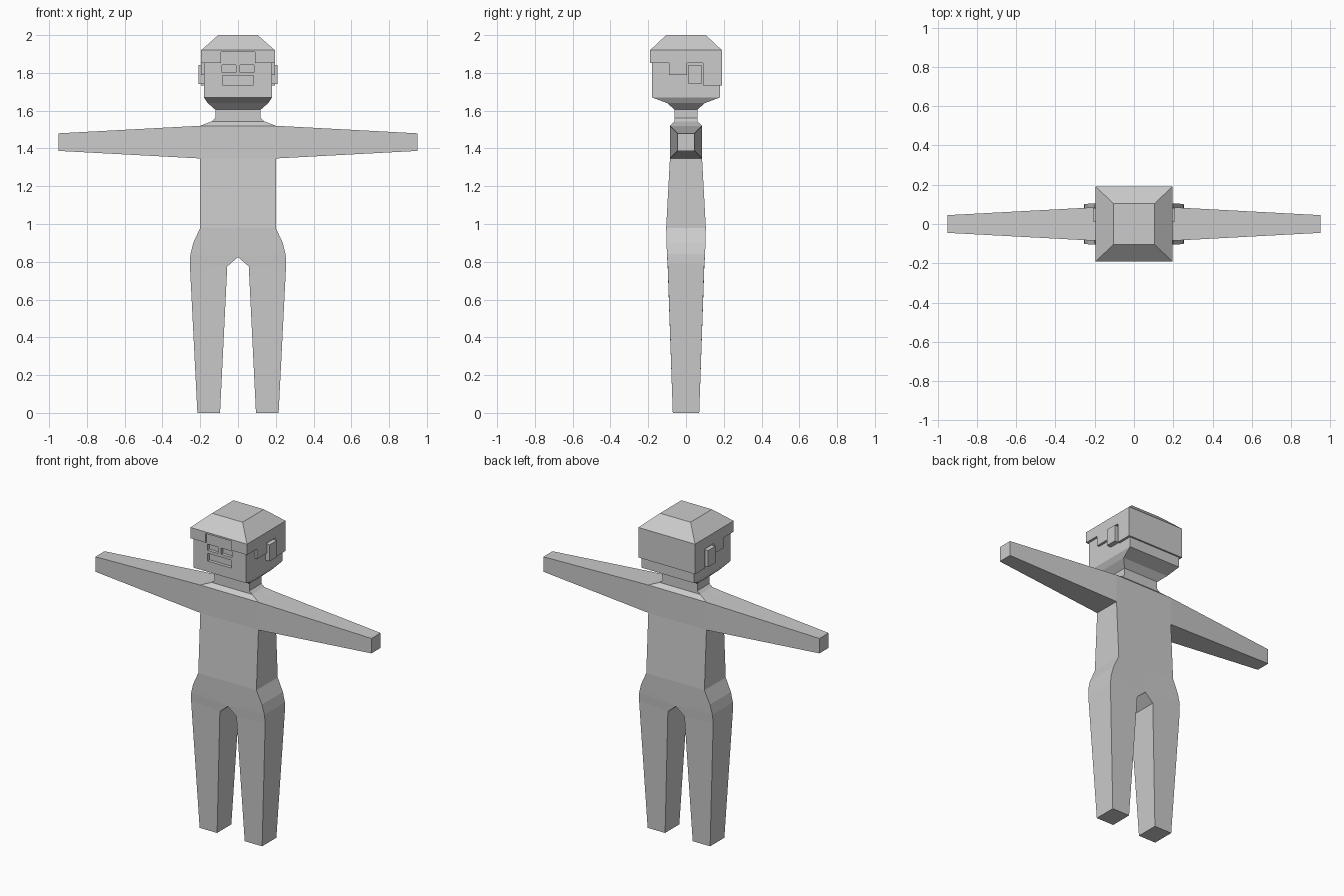
import bpy, bmesh

cube = bpy.data.objects.get("Cube")
if cube:
    bpy.data.objects.remove(cube, do_unlink=True)

GREY = (0.6, 0.6, 0.6, 1.0)
mat = bpy.data.materials.new("plain grey")
mat.use_nodes = True
mat.diffuse_color = GREY
mat.node_tree.nodes["Principled BSDF"].inputs["Base Color"].default_value = GREY


def finish(name, bm):
    bmesh.ops.recalc_face_normals(bm, faces=bm.faces)
    mesh = bpy.data.meshes.new(name)
    bm.to_mesh(mesh)
    bm.free()
    mesh.materials.append(mat)
    ob = bpy.data.objects.new(name, mesh)
    bpy.context.collection.objects.link(ob)
    return ob


def loft(name, rings):
    """Stack of rectangles (z, half width, half depth), capped."""
    bm = bmesh.new()
    loops = [[bm.verts.new((sx * hx, sy * hy, z))
              for sx, sy in ((-1, -1), (1, -1), (1, 1), (-1, 1))] for z, hx, hy in rings]
    for a, b in zip(loops, loops[1:]):
        for i in range(4):
            j = (i + 1) % 4
            bm.faces.new((a[i], a[j], b[j], b[i]))
    bm.faces.new(loops[0])
    bm.faces.new(loops[-1])
    return finish(name, bm)


def prism(name, outline, place, lo, hi):
    """Extrude a 2D outline between lo and hi; place maps (u, v, w) to xyz."""
    bm = bmesh.new()
    a = [bm.verts.new(place(u, v, lo)) for u, v in outline]
    b = [bm.verts.new(place(u, v, hi)) for u, v in outline]
    bm.faces.new(a)
    bm.faces.new(b)
    for i in range(len(a)):
        j = (i + 1) % len(a)
        bm.faces.new((a[i], a[j], b[j], b[i]))
    return finish(name, bm)


def box(name, x0, x1, y0, y1, z0, z1):
    return prism(name, [(x0, z0), (x1, z0), (x1, z1), (x0, z1)],
                 lambda u, v, w: (u, w, v), y0, y1)


# Body: half of the front as panels of (x, half depth, z) points, then mirrored
P = {
    "neck_c": (0, .06, 1.61), "neck": (.12, .06, 1.61),
    "base_c": (0, .06, 1.56), "base": (.12, .06, 1.56),
    "collar_c": (0, .06, 1.543), "collar": (.14, .06, 1.543),
    "shoulder_c": (0, .085, 1.52), "shoulder": (.2, .085, 1.52),
    "hand_top": (.95, .045, 1.48), "hand_low": (.95, .045, 1.387),
    "armpit_c": (0, .085, 1.347), "armpit": (.2, .085, 1.347),
    "waist_c": (0, .105, .98), "waist": (.2, .105, .98),
    "hip1": (.237, .103, .9), "hip2": (.252, .101, .84), "hip3": (.255, .097, .79),
    "crotch": (0, .1, .825), "inner": (.057, .097, .775),
    "foot_in": (.095, .07, 0), "foot_out": (.215, .07, 0),
}
panels = [
    "neck_c neck base base_c", "base_c base collar collar_c",
    "collar_c collar shoulder shoulder_c", "shoulder_c shoulder armpit armpit_c",
    "shoulder hand_top hand_low armpit", "armpit_c armpit waist waist_c",
    "waist_c waist hip1 crotch", "crotch hip1 hip2", "crotch hip2 hip3 inner",
    "inner hip3 foot_out foot_in",
]
bm = bmesh.new()
front = {k: bm.verts.new((x, -d, z)) for k, (x, d, z) in P.items()}
back = {k: bm.verts.new((x, d, z)) for k, (x, d, z) in P.items()}
edges = {}
for panel in panels:
    keys = panel.split()
    bm.faces.new([front[k] for k in keys])
    bm.faces.new([back[k] for k in reversed(keys)])
    for a, b in zip(keys, keys[1:] + keys[:1]):
        edges.setdefault(frozenset((a, b)), []).append((a, b))
# Close the rim, leaving the centre line open for mirroring
for uses in edges.values():
    a, b = uses[0]
    if len(uses) == 1 and (P[a][0] > 0 or P[b][0] > 0):
        bm.faces.new((front[b], front[a], back[a], back[b]))
body = finish("body", bm)
mirror = body.modifiers.new("mirror", "MIRROR")
mirror.use_clip = True
mirror.merge_threshold = 0.0005

# Head with tapered jaw
head = loft("head", [(1.605, .12, .06), (1.64, .16, .10), (1.67, .18, .18), (1.92, .18, .18)])

# Recessed eyes and mouth
recesses = {"left_eye": (.01, .085, 1.803, 1.842), "right_eye": (-.085, -.01, 1.803, 1.842),
            "mouth": (-.083, .083, 1.737, 1.785)}
for name, (x0, x1, z0, z1) in recesses.items():
    cutter = box(name + "_cutter", x0, x1, -.25, -.16, z0, z1)
    cutter.hide_render = True
    cut = head.modifiers.new(name, "BOOLEAN")
    cut.operation, cut.solver, cut.object = "DIFFERENCE", "EXACT", cutter
    bpy.context.view_layer.objects.active = head
    bpy.ops.object.modifier_apply(modifier=name)
    bpy.data.objects.remove(cutter, do_unlink=True)

# Hair: sloped crown, stepped sides and notched fringe
loft("hair_crown", [(1.92, .195, .19), (2.0, .105, .105)])
side = [(-.179, 1.92), (-.179, 1.853), (-.09, 1.853), (-.09, 1.79), (.005, 1.79),
        (.005, 1.853), (.09, 1.853), (.09, 1.733), (.19, 1.733), (.19, 1.92)]
prism("hair_sides", side, lambda u, v, w: (w, u, v), -.195, .195)
fringe = [(-.195, 1.92), (-.195, 1.853), (-.09, 1.853), (-.09, 1.91),
          (.09, 1.91), (.09, 1.853), (.195, 1.853), (.195, 1.92)]
prism("hair_fringe", fringe, lambda u, v, w: (u, w, v), -.19, -.179)

# Ears
for name, s in (("left_ear", 1), ("right_ear", -1)):
    x0, x1 = sorted((s * .17, s * .21))
    box(name, x0, x1, .012, .082, 1.74, 1.843)
